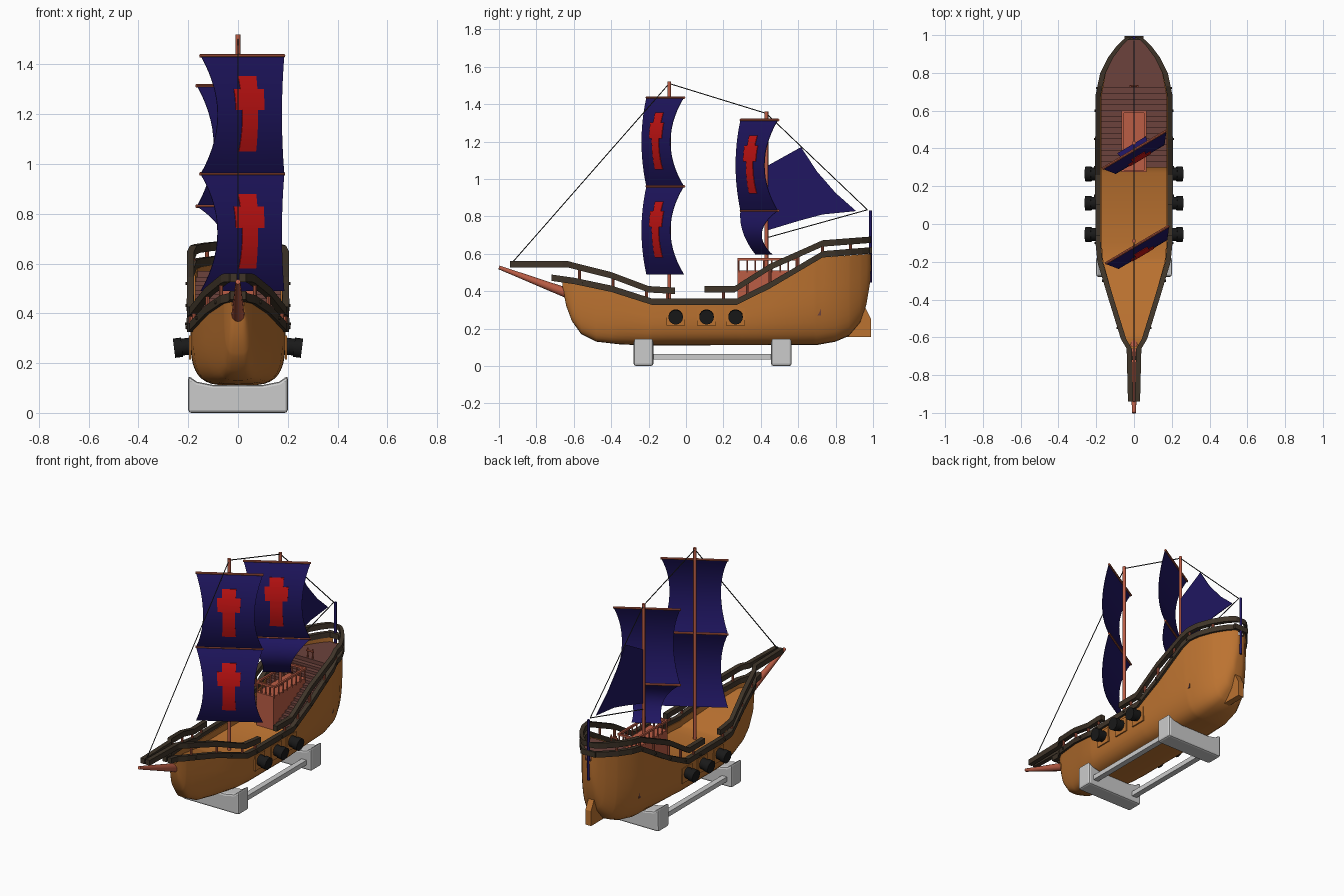
import bpy, bmesh, math
from mathutils import Vector

if "Cube" in bpy.data.objects:
    bpy.data.objects.remove(bpy.data.objects["Cube"])

def mat(name, *c):
    m = bpy.data.materials.new(name); m.diffuse_color = (*c, 1); return m
ORANGE = mat("orange_wood", .5, .17, .03); RED = mat("red_wood", .5, .11, .06)
DARK = mat("dark_wood", .05, .035, .022); BLACK = mat("black_iron", .01, .01, .01)
NAVY = mat("navy_cloth", .014, .008, .12); CROSS = mat("red_cloth", .6, .007, .007)
BROWN = mat("deck_wood", .15, .055, .045); ROPE = mat("rope", .03, .03, .03)

def mesh(name, verts, faces, m=None, smooth=None):
    me = bpy.data.meshes.new(name)
    me.from_pydata([tuple(v) for v in verts], [], faces)
    bm = bmesh.new(); bm.from_mesh(me)
    bmesh.ops.recalc_face_normals(bm, faces=bm.faces)
    bm.to_mesh(me); bm.free()
    o = bpy.data.objects.new(name, me); bpy.context.collection.objects.link(o)
    if m: me.materials.append(m)
    if smooth:
        bpy.ops.object.select_all(action='DESELECT')
        o.select_set(True); bpy.context.view_layer.objects.active = o
        bpy.ops.object.shade_smooth_by_angle(angle=math.radians(smooth))
    return o

def loft(name, rings, m=None, smooth=None, caps=True):
    n = len(rings[0])
    faces = [(i*n+j, i*n+(j+1) % n, (i+1)*n+(j+1) % n, (i+1)*n+j)
             for i in range(len(rings)-1) for j in range(n)]
    if caps:
        faces += [tuple(range(n)), tuple(range((len(rings)-1)*n, len(rings)*n))]
    return mesh(name, [v for r in rings for v in r], faces, m, smooth)

def rod(name, a, b, r1, r2=None, m=None, n=12):
    a, b = Vector(a), Vector(b); q = (b-a).to_track_quat('Z', 'Y')
    ring = lambda c, r: [c + q @ Vector((r*math.cos(t*math.tau/n), r*math.sin(t*math.tau/n), 0)) for t in range(n)]
    return loft(name, [ring(a, r1), ring(b, r2 or r1)], m, 40)

def box(name, x, y, z, m=None):
    return loft(name, [[(x[0], y[0], k), (x[1], y[0], k), (x[1], y[1], k), (x[0], y[1], k)] for k in z], m)

def extrude_x(name, pts, x0, x1, m=None):
    return loft(name, [[(x, y, z) for y, z in pts] for x in (x0, x1)], m)

def lerp(table, y):
    if y <= table[0][0]: return table[0][1]
    for (a, p), (b, q) in zip(table, table[1:]):
        if y <= b: return p + (q-p)*(y-a)/(b-a)
    return table[-1][1]

# hull outline: half width, keel height and sheer height along y
WIDTH = [(-.66, .025), (-.61, .055), (-.4, .12), (-.2, .18), (-.1, .19), (.3, .192), (.68, .19),
         (.8, .165), (.88, .125), (.94, .08), (.975, .045), (.99, .02)]
KEEL = [(-.66, .42), (-.64, .32), (-.61, .24), (-.56, .17), (-.48, .13), (-.35, .115), (-.2, .11),
        (.7, .112), (.8, .13), (.87, .16), (.93, .23), (.965, .33), (.985, .45), (.99, .55)]
SHEER = [(-.66, .45), (-.6, .45), (-.4, .4), (-.18, .335), (.27, .335), (.45, .42), (.73, .58), (.99, .6)]
w = lambda y: lerp(WIDTH, y)
sheer = lambda y: lerp(SHEER, y)

# hull with recessed deck
rings = []
for y in sorted({p[0] for p in WIDTH + KEEL + SHEER}):
    W, k, s = w(y), lerp(KEEL, y), sheer(y)
    half = []
    for i in range(11):
        t = i/10*math.pi/2
        half.append((W*math.cos(t)**.5 if i < 10 else 0, s-(s-k)*math.sin(t)**.6))
    d = s - min(.04, (s-k)*.6)
    inner = [(W*.9, s), (W*.9, d)]
    ring = inner[::-1] + half + [(-x, z) for x, z in half[-2::-1]] + [(-x, z) for x, z in inner]
    rings.append([(x, y, z) for x, z in ring])
loft("hull", rings, ORANGE, 40)

# stepped aft deck and poop deck
for i in range(14):
    y = .3 + i*.03
    box("deck_step", (-w(y)*.92, w(y)*.92), (y, y+.031), (.27, sheer(y+.015)-.02), BROWN)
ys = [.72, .8, .86, .92, .96, .98]
loft("poop_deck", [[(s*w(y)*.92, y, z) for s, z in ((-1, .53), (1, .53), (1, .57), (-1, .57))] for y in ys], BROWN)

# deckhouse with railing
box("deckhouse", (-.06, .06), (.275, .6), (.29, .51), RED)
for s in (-1, 1):
    box("house_rail", (s*.06-.006, s*.06+.006), (.275, .6), (.565, .577), RED)
    for i in range(8):
        rod("house_post", (s*.06, .283+i*.044, .5), (s*.06, .283+i*.044, .57), .005, m=RED, n=6)
for y in (.281, .594):
    box("house_cross_rail", (-.06, .06), (y-.006, y+.006), (.565, .577), RED)
    for x in (-.03, 0, .03):
        rod("house_post", (x, y, .5), (x, y, .57), .005, m=RED, n=6)

# helm
for x in (-.018, .018):
    rod("helm_post", (x, .73, .56), (x, .73, .63), .005, m=RED, n=6)
rod("helm_axle", (-.025, .73, .615), (.025, .73, .615), .006, m=RED, n=8)

# rails, posts and studs on both sides
LOW = [(-.72, .472), (-.6, .455), (-.4, .413), (-.18, .343), (.27, .343), (.45, .432), (.73, .597), (.99, .618)]
FORE = [(-.94, .543), (-.63, .543), (-.4, .485), (-.2, .41), (-.06, .402)]
AFT = [(.1, .41), (.26, .41), (.45, .53), (.73, .655), (.99, .675)]
def rail(name, path, s, hx=.014, hz=.017):
    a, b = path[0][0], path[-1][0]
    stops = sorted({p[0] for p in path} | {y for y, _ in WIDTH if a < y < b})
    rs = []
    for y in stops:
        x = s*w(y) if y > -.7 else s*.018
        z = lerp(path, y)
        rs.append([(x+i*hx, y, z+j*hz) for i, j in ((-1, -1), (1, -1), (1, 1), (-1, 1))])
    loft(name, rs, DARK)
for s in (-1, 1):
    rail("lower_rail", LOW, s); rail("upper_fore_rail", FORE, s); rail("upper_aft_rail", AFT, s)
    for path, ys in ((FORE, (-.57, -.39, -.21, -.1)), (AFT, (.2, .33, .45, .6, .73, .88))):
        for y in ys:
            rod("rail_post", (s*w(y), y, lerp(LOW, y)), (s*w(y), y, lerp(path, y)), .008, m=RED, n=8)
    for y in (-.55, -.3, -.1, .15, .3, .45, .6, .72):
        rod("rail_stud", (s*w(y), y, lerp(LOW, y)), (s*(w(y)+.02), y, lerp(LOW, y)), .006, m=DARK, n=8)
    # cannons in square ports
    for y in (-.055, .11, .265):
        box("gun_port", (s*.188, s*.196), (y-.05, y+.05), (.215, .31), ORANGE)
        rod("cannon", (s*.18, y, .27), (s*.235, y, .263), .034, m=BLACK, n=16)
        rod("cannon_muzzle", (s*.225, y, .264), (s*.257, y, .26), .039, m=BLACK, n=16)
    # stand bars
    box("stand_bar", (s*.15-.018, s*.15+.018), (-.2, .5), (.035, .065))
rail("stern_rail", [(.975, .617), (.995, .62)], 0, .05)

# display stand cradles
for y0, y1 in ((-.28, -.175), (.455, .565)):
    prof = [(-.2, 0), (.2, 0), (.2, .15), (.165, .125), (.1, .112), (-.1, .112), (-.165, .125), (-.2, .15)]
    o = loft("stand_cradle", [[(x, y, z) for x, z in prof] for y in (y0, y1)])
    b = o.modifiers.new("bevel", 'BEVEL'); b.width = .012; b.segments = 2

# bowsprit, rudder, stern pole, masts
rod("bowsprit", (0, -1, .527), (0, -.61, .38), .01, .028, RED)
extrude_x("rudder", [(.76, .155), (.99, .155), (.99, .25), (.96, .31), (.9, .28)], -.02, .02, ORANGE)
rod("stern_pole", (0, .987, .445), (0, .987, .83), .008, m=NAVY)
rod("main_mast", (0, -.09, .28), (0, -.09, 1.52), .01, m=RED)
rod("rear_mast", (0, .43, .4), (0, .43, 1.36), .01, m=RED)

# billowing square sails, turned on their yards
U = Vector((.86, .51, 0)); N = Vector((.51, -.86, 0))
def sail_point(c, z0, z1, u, v, taper, off=0):
    bulge = 4*v*(1-v)
    half = .195*(1-taper*v) - .045*bulge
    shift = -.03*v if taper else 0
    return Vector((c[0], c[1], z0+(z1-z0)*v)) + U*half*u + N*(.057*bulge+shift+off)
def patch(name, c, z0, z1, u0, u1, v0, v1, nv, m, taper=0, off=0):
    nu = 2
    vs = [sail_point(c, z0, z1, u0+(u1-u0)*i/nu, v0+(v1-v0)*j/nv, taper, o)
          for o in (off, off+.003) for j in range(nv+1) for i in range(nu+1)]
    k = nu+1; h = k*(nv+1)
    fs = [(b+j*k+i, b+j*k+i+1, b+j*k+k+i+1, b+j*k+k+i) for b in (0, h) for j in range(nv) for i in range(nu)]
    edge = list(range(k)) + [j*k+nu for j in range(1, nv+1)] + [nv*k+i for i in range(nu-1, -1, -1)] + [j*k for j in range(nv-1, 0, -1)]
    fs += [(a, b, b+h, a+h) for a, b in zip(edge, edge[1:]+edge[:1])]
    mesh(name, vs, fs, m, 40)
def square_sail(c, z0, z1, taper=0, cross=True):
    patch("square_sail", c, z0, z1, -1, 1, 0, 1, 14, NAVY, taper)
    a, b = (Vector((c[0], c[1], z0)) + U*.197*s for s in (-1, 1))
    rod("yard", a, b, .007, m=RED, n=8)
    if cross:
        for u, v0, v1 in ((.25, .17, .28), (.44, .28, .46), (.24, .46, .81)):
            patch("sail_cross", c, z0, z1, -u, u, v0, v1, 6, CROSS, 0, .004)
MAIN, REAR = (.017, -.11), (.002, .393)
square_sail(MAIN, 1.435, .96)
square_sail(MAIN, .96, .49)
square_sail(REAR, 1.315, .83)
square_sail(REAR, .83, .595, .55, False)

# fore-and-aft sail on the rear mast
extrude_x("aft_sail", [(.435, 1.07), (.615, 1.17), (.7, 1.04), (.8, .925), (.91, .828), (.73, .81),
                       (.6, .775), (.435, .725)], -.002, .002, NAVY)

# rigging
R = [(-.94, .54), (-.09, 1.51), (.43, 1.35), (.97, .835), (.43, .685)]
for (a, b), (c, d) in zip(R, R[1:]):
    rod("rigging", (0, a, b), (0, c, d), .003, m=ROPE, n=6)

for m in bpy.data.materials:
    if m.users and not m.is_grease_pencil:
        m.use_nodes = True
        m.node_tree.nodes["Principled BSDF"].inputs["Base Color"].default_value = m.diffuse_color
